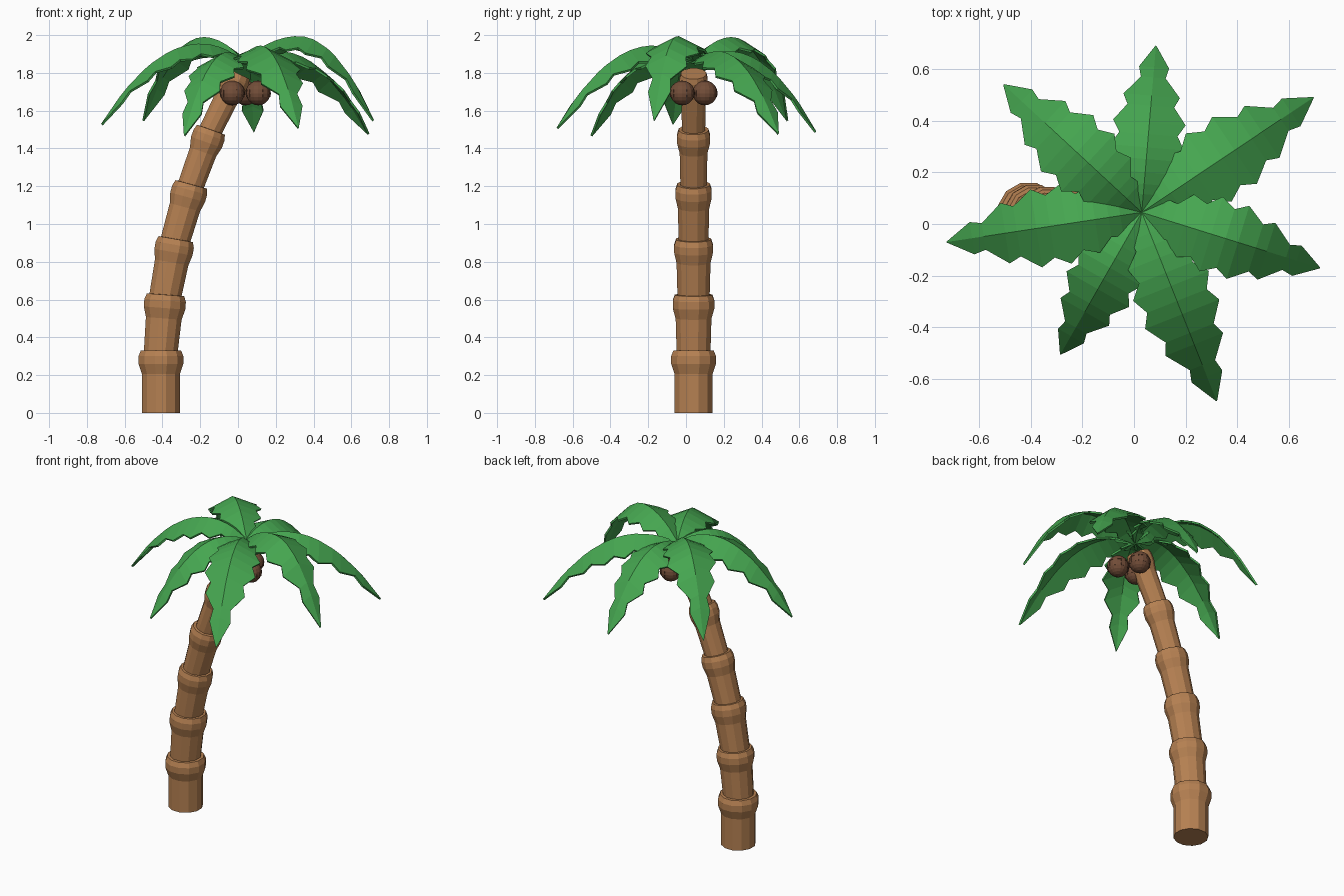
import bpy, bmesh, math
from mathutils import Vector

if "Cube" in bpy.data.objects:
    bpy.data.objects.remove(bpy.data.objects["Cube"], do_unlink=True)


def material(name, rgb):
    m = bpy.data.materials.new(name)
    m.use_nodes = True
    m.diffuse_color = (*rgb, 1)
    bsdf = m.node_tree.nodes["Principled BSDF"]
    bsdf.inputs["Base Color"].default_value = (*rgb, 1)
    bsdf.inputs["Roughness"].default_value = 0.9
    return m


def finish(bm, name, mat):
    bmesh.ops.recalc_face_normals(bm, faces=bm.faces)
    mesh = bpy.data.meshes.new(name)
    bm.to_mesh(mesh)
    bm.free()
    mesh.materials.append(mat)
    obj = bpy.data.objects.new(name, mesh)
    bpy.context.scene.collection.objects.link(obj)
    return obj


bark = material("bark brown", (0.47, 0.22, 0.085))
leaf = material("leaf green", (0.06, 0.38, 0.08))
husk = material("husk brown", (0.17, 0.075, 0.04))

# Trunk: leaning stack of segments, each ending in a flared collar
SIDES = 12
TRUNK_Y = 0.04
joints = [(-0.408, 0.31), (-0.385, 0.605), (-0.333, 0.9), (-0.253, 1.19),
          (-0.15, 1.48), (-0.007, 1.778)]
stem_radii = [0.104, 0.098, 0.093, 0.086, 0.076, 0.067]
collar_radii = [0.123, 0.114, 0.106, 0.099, 0.09, 0.077]

bm = bmesh.new()
loops = []


def add_loop(centre, axis, radius):
    turn = Vector((0, 0, 1)).rotation_difference(axis)
    loops.append([bm.verts.new(centre + turn @ Vector((
        radius * math.cos(math.tau * (k + 0.5) / SIDES),
        radius * math.sin(math.tau * (k + 0.5) / SIDES), 0))) for k in range(SIDES)])


previous = Vector((-0.408, TRUNK_Y, 0))
add_loop(previous, Vector((0, 0, 1)), stem_radii[0])
for i, (x, z) in enumerate(joints):
    joint = Vector((x, TRUNK_Y, z))
    axis = (joint - previous).normalized()
    stem, collar = stem_radii[i], collar_radii[i]
    for offset, radius in ((-0.105, stem), (-0.05, collar), (-0.01, collar), (0.02, collar * 0.9)):
        add_loop(joint + axis * offset, axis, radius)
    if i + 1 < len(joints):
        add_loop(joint + axis * 0.021, axis, stem_radii[i + 1] * 0.95)
    previous = joint
for low, high in zip(loops, loops[1:]):
    for k in range(SIDES):
        n = (k + 1) % SIDES
        bm.faces.new((low[k], low[n], high[n], high[k]))
bm.faces.new(loops[0][::-1])
bm.faces.new(loops[-1])
finish(bm, "trunk", bark)

# Coconuts: rounded nut with a raised, ragged-edged upper husk
for i, spot in enumerate([(-0.03, -0.02, 1.692), (0.107, -0.02, 1.692), (0.04, 0.1, 1.692)]):
    bm = bmesh.new()
    bmesh.ops.create_uvsphere(bm, u_segments=16, v_segments=10, radius=0.064)
    cap = []
    for f in bm.faces:
        c = f.calc_center_median()
        column = int((math.atan2(c.y, c.x) % math.tau) / math.tau * 16)
        if c.z > 0.015 or (c.z > -0.015 and column % 2):
            cap.append(f)
    grown = bmesh.ops.extrude_face_region(bm, geom=cap)["geom"]
    bmesh.ops.delete(bm, geom=cap, context="FACES")
    for v in grown:
        if isinstance(v, bmesh.types.BMVert):
            v.co *= 1.05
    bmesh.ops.translate(bm, verts=bm.verts, vec=spot)
    finish(bm, f"coconut_{i + 1}", husk)

# Frond outline: (fraction along the rib, half width), alternating notch and tooth
CROWN = Vector((0.03, 0.045, 1.865))
outline = [(0, 0.015), (0.11, 0.08), (0.17, 0.075), (0.24, 0.13), (0.32, 0.11), (0.39, 0.155),
           (0.47, 0.122), (0.54, 0.152), (0.64, 0.098), (0.7, 0.118), (0.81, 0.052),
           (0.87, 0.063), (1, 0.002)]


def frond(name, tip, peak_height, peak_at):
    """Arched leaf with a raised central rib and toothed edges."""
    tip = Vector(tip)
    run = Vector((tip.x - CROWN.x, tip.y - CROWN.y, 0))
    side = Vector((-run.y, run.x, 0)).normalized()
    scale = 0.5 * (run.length + 0.76) / 0.76
    bm = bmesh.new()
    rows = []
    for t, width in outline:
        end, span = (CROWN.z, peak_at) if t < peak_at else (tip.z, 1 - peak_at)
        height = peak_height - (peak_height - end) * ((t - peak_at) / span) ** 2
        rib = Vector((CROWN.x, CROWN.y, height)) + run * t
        edge = side * width * scale
        drop = Vector((0, 0, -0.48 * width * scale))
        rows.append([bm.verts.new(p) for p in (rib - edge + drop, rib, rib + edge + drop)])
    for a, b in zip(rows, rows[1:]):
        for k in (0, 1):
            bm.faces.new((a[k], b[k], b[k + 1], a[k + 1]))
    obj = finish(bm, name, leaf)
    if obj.data.polygons[0].normal.z < 0:
        obj.data.flip_normals()
    solid = obj.modifiers.new("thickness", "SOLIDIFY")
    solid.thickness = 0.012
    solid.offset = -1


frond("frond_back", (0.085, 0.69, 1.49), 1.915, 0.28)
frond("frond_back_left", (0.695, 0.49, 1.48), 1.915, 0.28)
frond("frond_left", (0.72, -0.17, 1.55), 1.995, 0.42)
frond("frond_front_left", (0.32, -0.685, 1.51), 1.945, 0.3)
frond("frond_front_right", (-0.285, -0.505, 1.47), 1.91, 0.27)
frond("frond_right", (-0.725, -0.07, 1.53), 1.955, 0.3)
frond("frond_back_right", (-0.505, 0.54, 1.55), 1.99, 0.4)
